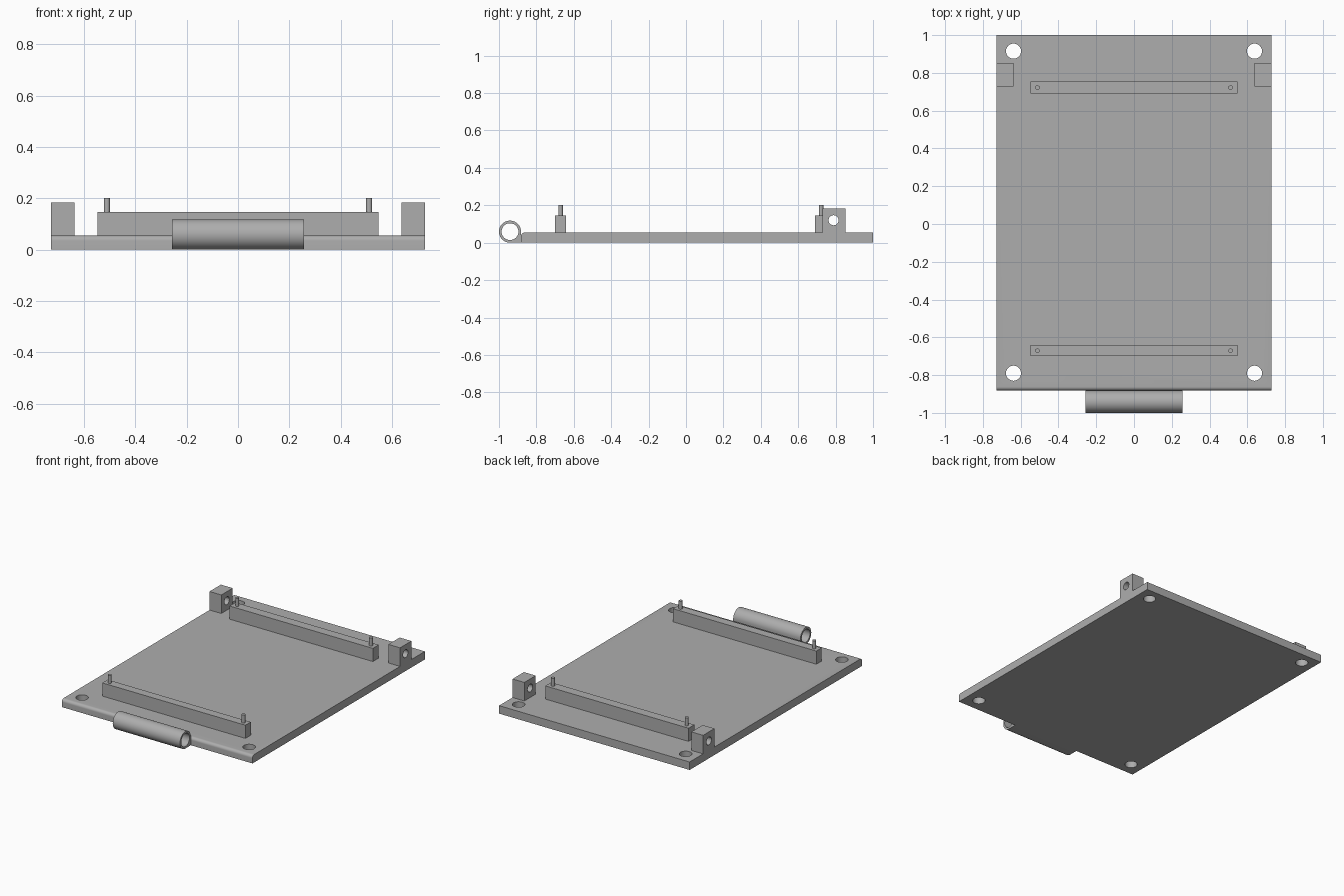
import bpy, bmesh, math
from mathutils import Matrix

if "Cube" in bpy.data.objects:
    bpy.data.objects.remove(bpy.data.objects["Cube"])

grey = bpy.data.materials.new("plain_grey")
grey.diffuse_color = (0.42, 0.42, 0.42, 1)
grey.use_nodes = True
grey.node_tree.nodes["Principled BSDF"].inputs["Base Color"].default_value = grey.diffuse_color


def add(name, bm):
    bmesh.ops.recalc_face_normals(bm, faces=bm.faces)
    me = bpy.data.meshes.new(name)
    bm.to_mesh(me)
    bm.free()
    ob = bpy.data.objects.new(name, me)
    bpy.context.collection.objects.link(ob)
    me.materials.append(grey)
    return ob


def prism(name, profile, x0, x1):
    """Extrude a (y, z) outline along x."""
    bm = bmesh.new()
    face = bm.faces.new([bm.verts.new((x0, y, z)) for y, z in profile])
    ext = bmesh.ops.extrude_face_region(bm, geom=[face])["geom"]
    bmesh.ops.translate(bm, vec=(x1 - x0, 0, 0),
                        verts=[v for v in ext if isinstance(v, bmesh.types.BMVert)])
    return add(name, bm)


def box(name, x0, x1, y0, y1, z0, z1):
    return prism(name, [(y0, z0), (y1, z0), (y1, z1), (y0, z1)], x0, x1)


def cylinder(name, centre, r, length, axis="Z", n=32):
    bm = bmesh.new()
    rot = Matrix.Rotation(math.pi / 2, 4, "Y") if axis == "X" else Matrix()
    bmesh.ops.create_cone(bm, cap_ends=True, segments=n, radius1=r, radius2=r,
                          depth=length, matrix=Matrix.Translation(centre) @ rot)
    return add(name, bm)


def activate(ob):
    bpy.ops.object.select_all(action="DESELECT")
    ob.select_set(True)
    bpy.context.view_layer.objects.active = ob


def drill(ob, *cyl):
    """Cut a round hole and discard the cutter."""
    cutter = cylinder("cutter", *cyl)
    mod = ob.modifiers.new("hole", "BOOLEAN")
    mod.operation, mod.solver, mod.object = "DIFFERENCE", "EXACT", cutter
    activate(ob)
    bpy.ops.object.modifier_apply(modifier=mod.name)
    bpy.data.objects.remove(cutter)


def arc(y, z, r, a0, a1, n):
    return [(y + r * math.cos(math.radians(a0 + (a1 - a0) * i / n)),
             z + r * math.sin(math.radians(a0 + (a1 - a0) * i / n))) for i in range(n + 1)]


W, T, FRONT = 0.728, 0.055, -0.882

# Base plate with a rounded upper front edge and four corner holes
plate = prism("base_plate", [(FRONT, 0), (1, 0), (1, T)]
              + arc(FRONT + 0.02, T - 0.02, 0.02, 90, 180, 8), -W, W)
for x in (-0.638, 0.638):
    for y in (-0.79, 0.915):
        drill(plate, (x, y, T / 2), 0.04, 0.2)

# Hinge barrel, flat underneath where it runs into the plate
R = 0.059
barrel = prism("hinge_barrel", [(FRONT, 0)] + arc(FRONT - R, R, R, 0, 270, 36), -0.257, 0.257)
drill(barrel, (0, FRONT - R, R), 0.045, 1.0, "X")

# Cross rails with locating pins
for side, y0, y1 in (("front", -0.70, -0.641), ("back", 0.69, 0.754)):
    box(side + "_rail", -0.547, 0.547, y0, y1, T, 0.146)
    for x in (-0.511, 0.511):
        cylinder(side + "_pin", (x, (y0 + y1) / 2, 0.171), 0.012, 0.06, "Z", 24)

# Drilled lugs at the back corners
for x0, x1 in ((-W, -0.638), (0.638, W)):
    lug = box("back_lug", x0, x1, 0.729, 0.853, T, 0.183)
    drill(lug, ((x0 + x1) / 2, 0.789, 0.12), 0.027, 0.3, "X")

for ob in list(bpy.context.scene.objects):
    activate(ob)
    bpy.ops.object.shade_smooth_by_angle(angle=math.radians(30))
